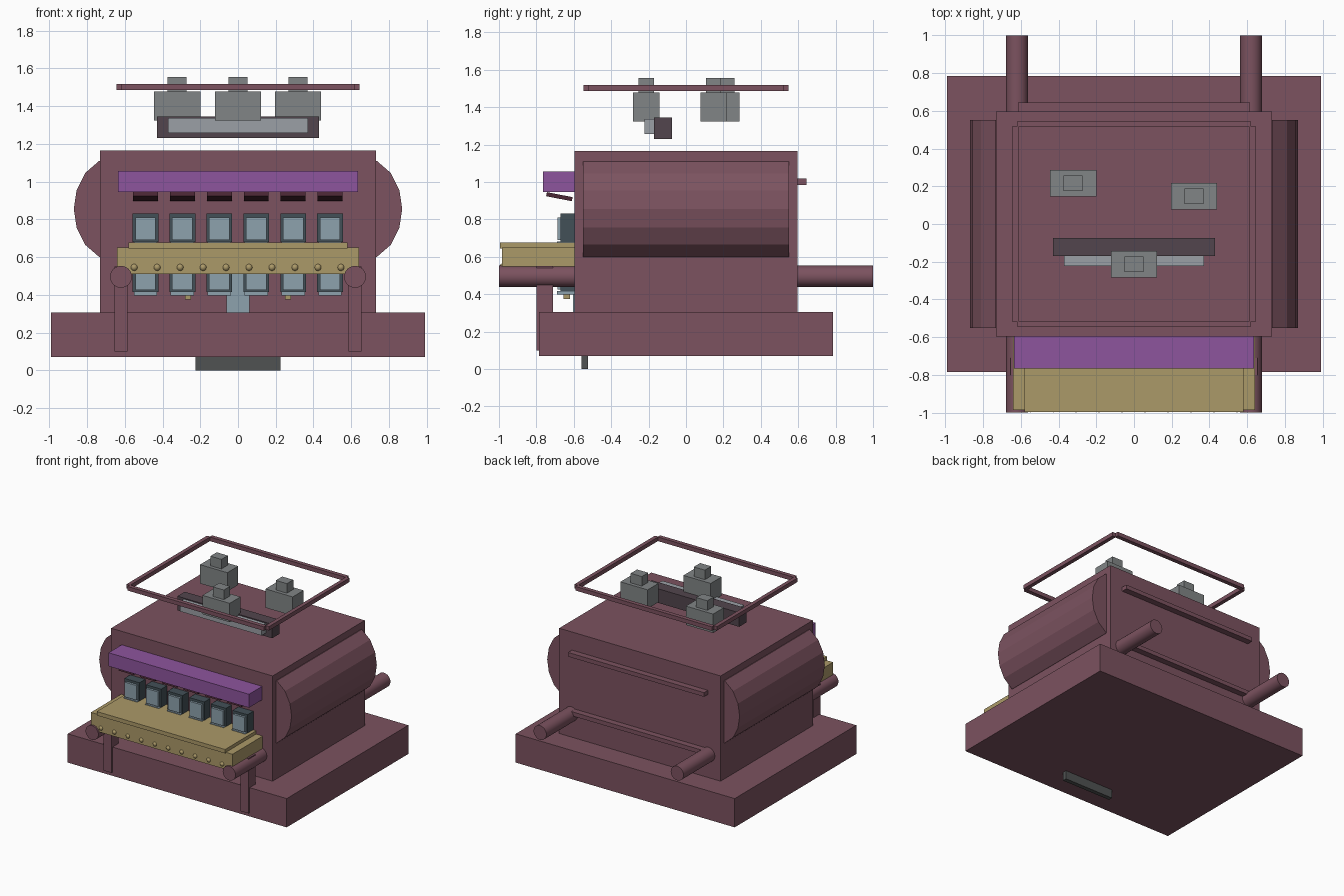
import bpy, bmesh, math

if "Cube" in bpy.data.objects:
    bpy.data.objects.remove(bpy.data.objects["Cube"])


def material(name, r, g, b):
    m = bpy.data.materials.new(name)
    m.diffuse_color = (r, g, b, 1)
    m.use_nodes = True
    m.node_tree.nodes["Principled BSDF"].inputs["Base Color"].default_value = m.diffuse_color
    return m


MAROON = material("maroon", 0.2, 0.085, 0.115)
PURPLE = material("purple", 0.27, 0.09, 0.34)
GOLD = material("gold", 0.41, 0.32, 0.14)
SLATE = material("slate", 0.055, 0.08, 0.095)
PALE_BLUE = material("pale_blue", 0.27, 0.36, 0.42)
GREY = material("grey", 0.22, 0.235, 0.24)
PALE_GREY = material("pale_grey", 0.33, 0.35, 0.38)
DARK_GREY = material("dark_grey", 0.08, 0.085, 0.085)
DARK_PLUM = material("dark_plum", 0.085, 0.06, 0.075)
WINE = material("wine", 0.07, 0.02, 0.035)


def finish(name, bm, mat):
    bmesh.ops.recalc_face_normals(bm, faces=bm.faces)
    me = bpy.data.meshes.new(name)
    bm.to_mesh(me)
    bm.free()
    me.materials.append(mat)
    ob = bpy.data.objects.new(name, me)
    bpy.context.collection.objects.link(ob)
    return ob


def extrude_y(name, profile, y0, y1, mat):
    """Prism: an (x, z) profile swept along y."""
    bm = bmesh.new()
    face = bm.faces.new([bm.verts.new((x, y0, z)) for x, z in profile])
    new = bmesh.ops.extrude_face_region(bm, geom=[face])["geom"]
    verts = [v for v in new if isinstance(v, bmesh.types.BMVert)]
    bmesh.ops.translate(bm, verts=verts, vec=(0, y1 - y0, 0))
    return finish(name, bm, mat)


def box(name, x, y, z, mat):
    """Box from (min, max) ranges."""
    return extrude_y(name, [(x[0], z[0]), (x[1], z[0]), (x[1], z[1]), (x[0], z[1])],
                     y[0], y[1], mat)


# Base and main housing
box("base", (-0.99, 0.99), (-0.785, 0.785), (0.07, 0.305), MAROON)
box("housing", (-0.73, 0.73), (-0.595, 0.595), (0.305, 1.165), MAROON)
box("floor_plate", (-0.225, 0.225), (-0.56, -0.525), (0, 0.07), DARK_GREY)

# Rounded side drums, carry poles and front struts, left and right
DRUM = [(0.72, 0.595), (0.735, 0.6), (0.81, 0.665), (0.855, 0.755), (0.87, 0.855),
        (0.855, 0.955), (0.81, 1.045), (0.735, 1.11), (0.72, 1.11)]
for s, side in ((-1, "left"), (1, "right")):
    extrude_y(f"side_drum_{side}", [(s * x, z) for x, z in DRUM], -0.55, 0.55, MAROON)
    circle = [(s * 0.62 + 0.058 * math.cos(a), 0.495 + 0.058 * math.sin(a))
              for a in (i * math.tau / 24 for i in range(24))]
    pole = extrude_y(f"pole_{side}", circle, -1, 1, MAROON)
    for p in pole.data.polygons:
        p.use_smooth = len(p.vertices) == 4
    pole.data.set_sharp_from_angle(angle=math.radians(30))
    cx = s * 0.62
    box(f"strut_{side}", (cx - 0.035, cx + 0.035), (-0.8, -0.71), (0.1, 0.55), MAROON)

# Back rails
for i, z in enumerate((1.0, 0.525)):
    box(f"back_rail_{i}", (-0.615, 0.615), (0.58, 0.645), (z - 0.017, z + 0.017), MAROON)

# Front hood
box("hood", (-0.635, 0.635), (-0.765, -0.59), (0.945, 1.055), PURPLE)

# Gold shelf with raised top, rivets and pegs
box("shelf", (-0.64, 0.64), (-0.985, -0.59), (0.51, 0.65), GOLD)
box("shelf_top", (-0.58, 0.58), (-0.995, -0.59), (0.645, 0.677), GOLD)
for i in range(10):
    bm = bmesh.new()
    bmesh.ops.create_uvsphere(bm, u_segments=12, v_segments=8, radius=0.019)
    bmesh.ops.translate(bm, verts=bm.verts, vec=(-0.55 + i * 0.1217, -0.979, 0.545))
    rivet = finish(f"rivet_{i}", bm, GOLD)
    for p in rivet.data.polygons:
        p.use_smooth = True
for s in (-1, 1):
    box("shelf_peg", (s * 0.265 - 0.015, s * 0.265 + 0.015), (-0.655, -0.62),
        (0.375, 0.51), GOLD)

# Two rows of framed windows with sills, and a tilted slat over each column
for i in range(6):
    x = -0.49 + i * 0.1955
    for row, z in (("upper", 0.68), ("lower", 0.415)):
        box(f"{row}_window_frame_{i}", (x - 0.068, x + 0.068), (-0.67, -0.59),
            (z, z + 0.15), SLATE)
        box(f"{row}_window_pane_{i}", (x - 0.054, x + 0.054), (-0.688, -0.66),
            (z + 0.01, z + 0.13), PALE_BLUE)
        box(f"{row}_window_sill_{i}", (x - 0.062, x + 0.062), (-0.69, -0.59),
            (z - 0.018, z + 0.002), PALE_BLUE)
    slat = box(f"slat_{i}", (x - 0.066, x + 0.066), (-0.07, 0.07), (-0.011, 0.011), WINE)
    slat.location = (0, -0.677, 0.921)
    slat.rotation_euler.x = math.radians(-11)

# Small door behind the lower windows
box("front_door", (-0.06, 0.06), (-0.605, -0.59), (0.3, 0.51), PALE_BLUE)

# Rectangular hoop floating over the housing
for s in (-1, 1):
    box("hoop_side", sorted((s * 0.613, s * 0.645)), (-0.52, 0.52), (1.485, 1.518), MAROON)
    box("hoop_end", (-0.617, 0.617), sorted((s * 0.513, s * 0.547)), (1.485, 1.518), MAROON)

# Three capped blocks
for i, (x, y) in enumerate(((-0.323, 0.217), (0.0, -0.213), (0.318, 0.147))):
    box(f"block_{i}", (x - 0.123, x + 0.123), (y - 0.07, y + 0.07), (1.323, 1.477), GREY)
    box(f"block_cap_{i}", (x - 0.05, x + 0.05), (y - 0.041, y + 0.041), (1.477, 1.555), GREY)

# Floating display panel
box("display_case", (-0.428, 0.428), (-0.17, -0.075), (1.23, 1.345), DARK_PLUM)
box("display_face", (-0.37, 0.37), (-0.223, -0.165), (1.257, 1.337), PALE_GREY)
